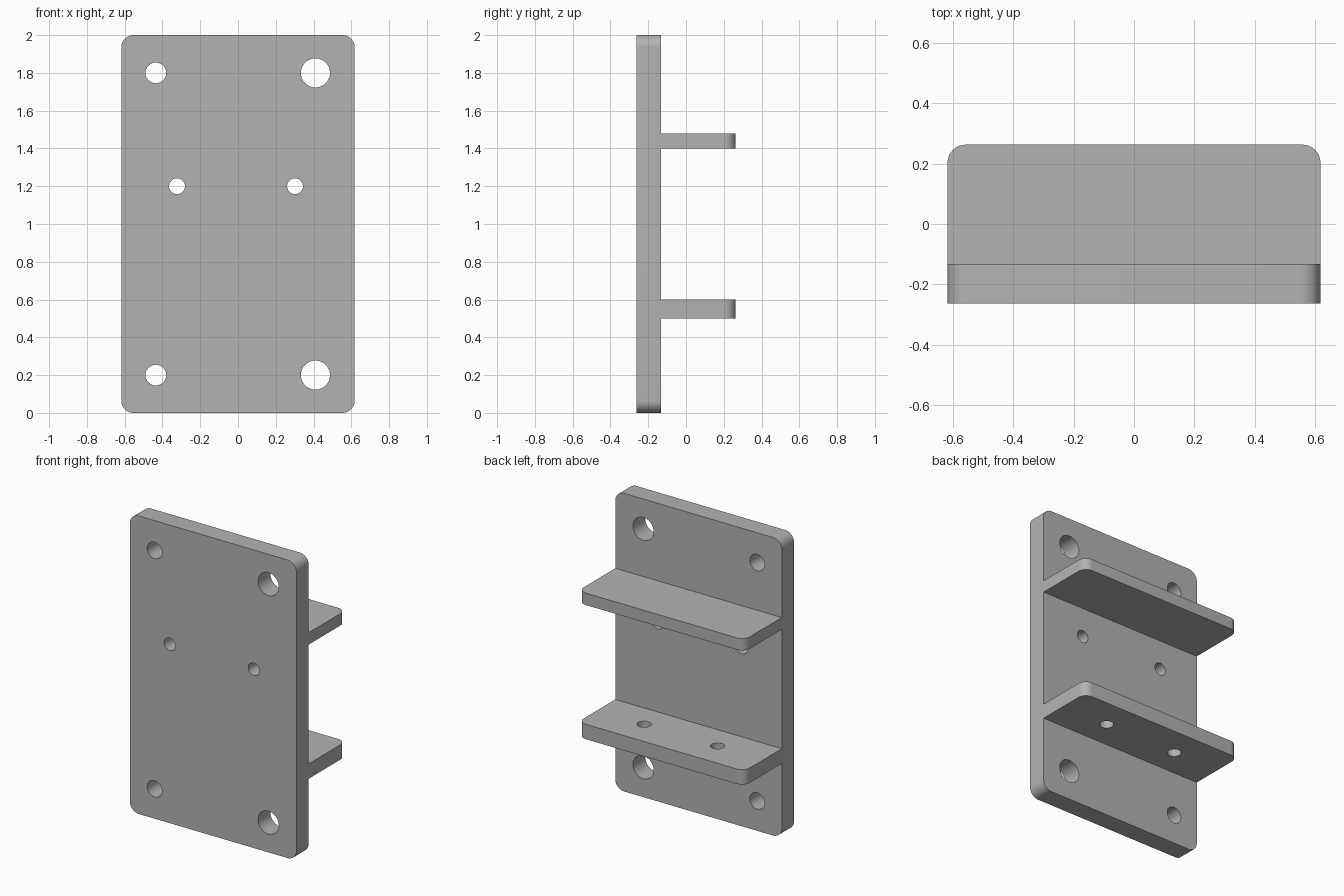
import bpy
import bmesh
import math
from mathutils import Matrix

cube = bpy.data.objects.get("Cube")
if cube:
    bpy.data.objects.remove(cube, do_unlink=True)

WIDTH, HEIGHT = 1.236, 2.0
FRONT, PLATE_BACK, BACK = -0.263, -0.133, 0.263

metal = bpy.data.materials.new("plain grey")
metal.use_nodes = True
metal.diffuse_color = (0.45, 0.45, 0.45, 1)
metal.node_tree.nodes["Principled BSDF"].inputs["Base Color"].default_value = (0.45, 0.45, 0.45, 1)


def add_object(name, bm):
    mesh = bpy.data.meshes.new(name)
    bm.to_mesh(mesh)
    bm.free()
    mesh.materials.append(metal)
    obj = bpy.data.objects.new(name, mesh)
    bpy.context.collection.objects.link(obj)
    return obj


def rounded_box(name, y0, y1, z0, z1, radius, is_corner):
    """Full-width box whose edges chosen by is_corner are rounded."""
    bm = bmesh.new()
    bmesh.ops.create_cube(bm, size=1)
    bmesh.ops.scale(bm, vec=(WIDTH, y1 - y0, z1 - z0), verts=bm.verts)
    bmesh.ops.translate(bm, vec=(0, (y0 + y1) / 2, (z0 + z1) / 2), verts=bm.verts)
    corners = [e for e in bm.edges if is_corner(*e.verts)]
    bmesh.ops.bevel(bm, geom=corners, offset=radius, segments=10, profile=0.5, affect='EDGES')
    return add_object(name, bm)


def hole_cutter(name, location, radius, depth, along_y):
    bm = bmesh.new()
    bmesh.ops.create_cone(bm, cap_ends=True, segments=48, radius1=radius, radius2=radius, depth=depth)
    if along_y:
        bmesh.ops.rotate(bm, verts=bm.verts, matrix=Matrix.Rotation(math.pi / 2, 3, 'X'))
    bmesh.ops.translate(bm, vec=location, verts=bm.verts)
    return add_object(name, bm)


def combine(target, other, operation):
    """Apply a boolean and remove the helper."""
    mod = target.modifiers.new(operation.lower(), 'BOOLEAN')
    mod.object, mod.operation, mod.solver = other, operation, 'EXACT'
    bpy.context.view_layer.objects.active = target
    bpy.ops.object.modifier_apply(modifier=mod.name)
    bpy.data.objects.remove(other, do_unlink=True)


# Upright plate, rounded at its four corners
bracket = rounded_box("mounting_bracket", FRONT, PLATE_BACK, 0, HEIGHT, 0.065,
                      lambda a, b: abs(a.co.y - b.co.y) > 0.01)

# Two shelves, rounded at their back corners and fused to the plate
for name, z0, z1 in (("upper_shelf", 1.40, 1.48), ("lower_shelf", 0.50, 0.60)):
    shelf = rounded_box(name, PLATE_BACK - 0.05, BACK, z0, z1, 0.06,
                        lambda a, b: abs(a.co.z - b.co.z) > 0.01 and a.co.y > 0)
    combine(bracket, shelf, 'UNION')

# Plate holes: small on the right, large on the left, a pair in the middle
plate_holes = [(x, z, r) for x, r in ((-0.435, 0.055), (0.41, 0.077)) for z in (0.2, 1.8)]
plate_holes += [(x, 1.2, 0.042) for x in (-0.323, 0.302)]
for x, z, r in plate_holes:
    cutter = hole_cutter("plate_hole", (x, (FRONT + PLATE_BACK) / 2, z), r, 0.2, True)
    combine(bracket, cutter, 'DIFFERENCE')

# Lower shelf holes
for x in (-0.275, 0.27):
    cutter = hole_cutter("shelf_hole", (x, 0.058, 0.55), 0.044, 0.2, False)
    combine(bracket, cutter, 'DIFFERENCE')

# Smooth rounded corners and hole walls, sharp elsewhere
bpy.ops.object.select_all(action='DESELECT')
bracket.select_set(True)
bpy.context.view_layer.objects.active = bracket
bpy.ops.object.shade_smooth_by_angle(angle=math.radians(30))
